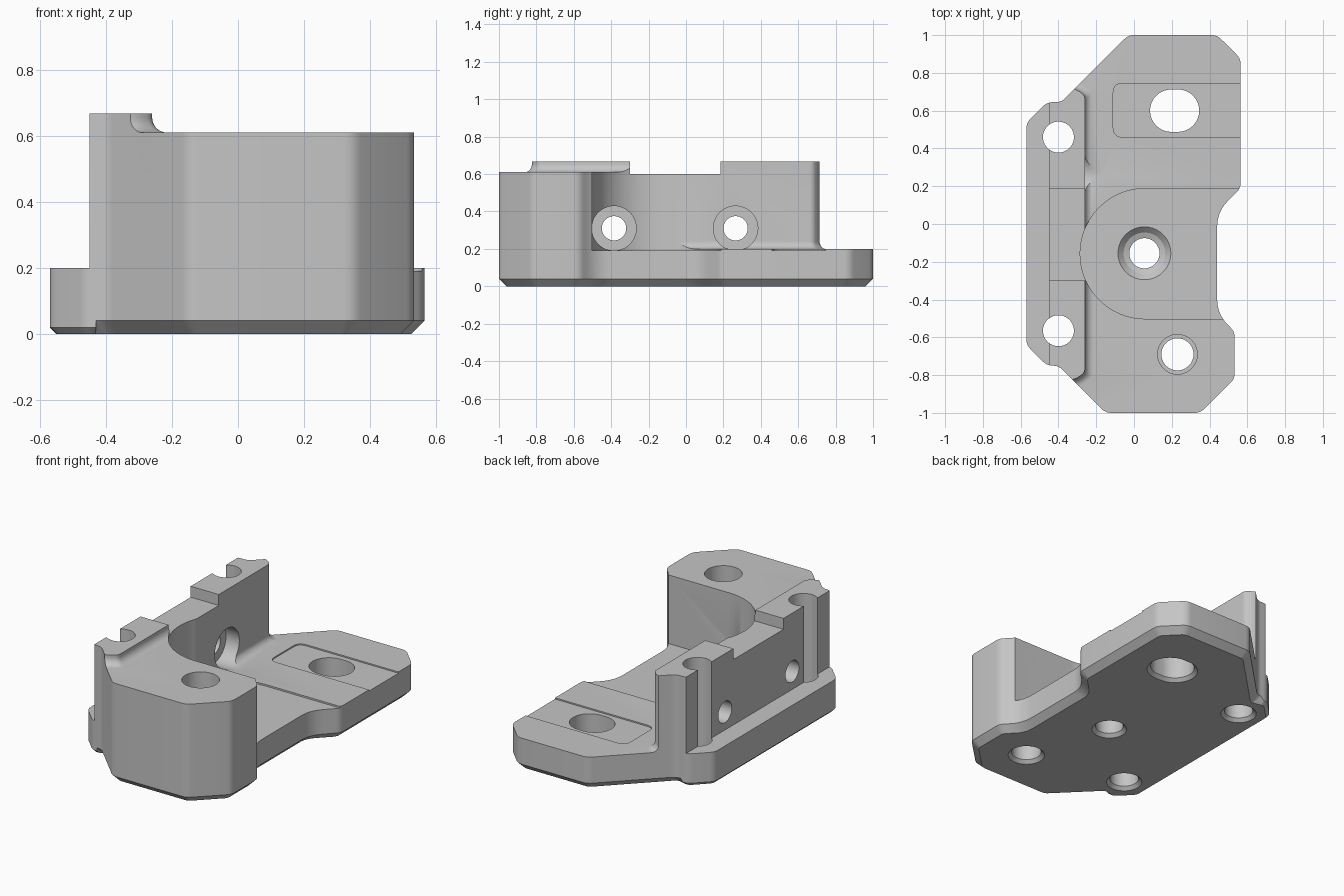
import bpy, bmesh
from math import sin, cos, pi, radians
from mathutils import Vector

cube = bpy.data.objects.get("Cube")
if cube:
    bpy.data.objects.remove(cube, do_unlink=True)

metal = bpy.data.materials.new("plain grey")
metal.use_nodes = True
GREY = (0.56, 0.56, 0.56, 1)
metal.diffuse_color = GREY
metal.node_tree.nodes["Principled BSDF"].inputs["Base Color"].default_value = GREY


def loft(name, rings):
    """Closed solid skinned through rings of equal point count."""
    bm = bmesh.new()
    loops = [[bm.verts.new(p) for p in ring] for ring in rings]
    n = len(loops[0])
    for a, b in zip(loops, loops[1:]):
        for i in range(n):
            j = (i + 1) % n
            bm.faces.new((a[i], a[j], b[j], b[i]))
    bm.faces.new(loops[0][::-1])
    bm.faces.new(loops[-1])
    bmesh.ops.recalc_face_normals(bm, faces=bm.faces)
    mesh = bpy.data.meshes.new(name)
    bm.to_mesh(mesh)
    bm.free()
    mesh.materials.append(metal)
    ob = bpy.data.objects.new(name, mesh)
    bpy.context.collection.objects.link(ob)
    return ob


def rounded(points, radii, steps=5):
    """Soften every corner of a polygon with a short curve."""
    out = []
    n = len(points)
    for i, p in enumerate(points):
        p = Vector(p)
        a = p + (Vector(points[i - 1]) - p).normalized() * radii[i]
        b = p + (Vector(points[(i + 1) % n]) - p).normalized() * radii[i]
        for k in range(steps + 1):
            t = k / steps
            out.append(a * (1 - t) ** 2 + p * 2 * t * (1 - t) + b * t * t)
    return out


def inset(points, depths):
    """Mitred inset of a counter-clockwise polygon, one depth per point."""
    out = []
    n = len(points)
    for i, p in enumerate(points):
        p = Vector(p)
        e1 = (p - Vector(points[i - 1])).normalized()
        e2 = (Vector(points[(i + 1) % n]) - p).normalized()
        n1, n2 = Vector((-e1.y, e1.x)), Vector((-e2.y, e2.x))
        out.append(p + (n1 + n2) * depths[i] / (1 + n1.dot(n2)))
    return out


def at(points, z):
    return [(p[0], p[1], z) for p in points]


def prism(name, points, z0, z1):
    return loft(name, [at(points, z0), at(points, z1)])


def box(name, x0, x1, y0, y1, z0):
    return prism(name, [(x0, y0), (x1, y0), (x1, y1), (x0, y1)], z0, 1)


def milled(name, points, floor, r):
    """Cutter with a rounded lower edge, which leaves a fillet at the floor."""
    n = len(points)
    rings = []
    for k in range(9):
        a = pi / 2 * k / 8
        ring = inset(points, [r - r * sin(a)] * n)
        rings.append(at(rounded(ring, [0.02] * n), floor + r - r * cos(a)))
    rings.append(at(rounded(points, [0.02] * n), 1))
    return loft(name, rings)


def turned(name, x, y, steps, stretch=0, n=48):
    """Upright stepped round solid from (radius, z) pairs; stretch makes a slot."""
    rings = []
    for r, z in steps:
        ring = []
        for i in range(n):
            a = 2 * pi * (i + 0.5) / n
            ring.append((x + r * cos(a) + (stretch if cos(a) > 0 else -stretch),
                         y + r * sin(a), z))
        rings.append(ring)
    return loft(name, rings)


def crosswise(name, y, z, steps, n=48):
    """Round solid along x from (radius, x) pairs."""
    return loft(name, [[(x, y + r * cos(2 * pi * i / n), z + r * sin(2 * pi * i / n))
                        for i in range(n)] for r, x in steps])


# Full-height blank with chamfered underside
outline = [(-0.15, -1), (0.35, -1), (0.533, -0.82), (0.533, -0.57), (0.44, -0.477),
           (0.44, 0.065), (0.565, 0.19), (0.565, 0.875), (0.44, 1), (-0.03, 1),
           (-0.385, 0.645), (-0.46, 0.645), (-0.57, 0.535), (-0.57, -0.64),
           (-0.46, -0.75), (-0.4, -0.75)]
chamfers = [0.02 if x < -0.42 else 0.04 for x, y in outline]
radii = [0.08 if x == 0.44 and y < 0.5 else 0.03 for x, y in outline]
rim = rounded(outline, radii)
foot = rounded(inset(outline, chamfers), [r * 0.7 for r in radii])
heights = [h for h in chamfers for k in range(6)]
body = loft("bracket_body", [
    at(foot, 0),
    [(p.x, p.y, h) for p, h in zip(rim, heights)],
    at(rim, 0.667)])

# Lower the rear plate, the front block top and the outer shelf
rear = [(-0.26, -0.1), (0.8, -0.1), (0.8, 1.2), (-0.4, 1.2),
        (-0.4, 0.74), (-0.3, 0.71), (-0.26, 0.68)]
front = [(-0.26, -0.2), (-0.26, -0.786), (-0.3, -0.816), (-0.4, -0.846),
         (-0.4, -1.3), (0.8, -1.3), (0.8, -0.2)]
cuts = [milled("rear_plate_cut", rear, 0.2, 0.04),
        milled("front_block_cut", front, 0.61, 0.045),
        box("shelf_cut", -0.8, -0.45, -1.2, 1.2, 0.2)]

# Round-ended pocket, wall notch and shallow recess around the slot
arc = [(0.06 - 0.345 * sin(a), -0.157 + 0.345 * cos(a))
       for a in [pi * k / 48 for k in range(49)]]
cuts += [prism("pocket", arc + [(0.9, arc[-1][1]), (0.9, arc[0][1])], 0.19, 1),
         box("wall_notch", -0.6, -0.25, -0.3, 0.185, 0.6),
         prism("slot_recess", rounded([(-0.11, 0.46), (0.7, 0.46), (0.7, 0.745),
                                       (-0.11, 0.745)], [0.05] * 4), 0.192, 0.3)]


# Upright holes, each eased at the underside
def eased(r):
    return [(r + 0.03, -0.01), (r, 0.02)]


cuts += [turned("slot_hole", 0.215, 0.6, eased(0.112) + [(0.112, 0.9)], 0.018),
         turned("centre_hole", 0.055, -0.155,
                eased(0.08) + [(0.08, 0.15), (0.11, 0.16), (0.14, 0.19), (0.14, 0.4)]),
         turned("block_hole", 0.23, -0.69,
                eased(0.085) + [(0.085, 0.25), (0.105, 0.25), (0.105, 0.9)])]
for y in (-0.565, 0.46):
    cuts.append(turned("edge_hole", -0.4, y, eased(0.082) + [(0.082, 0.9)]))

# Counterbored holes through the wall
for y, reach, end in ((-0.385, 0.06, 0.119), (0.265, -0.14, 0.105)):
    cuts.append(crosswise("wall_hole", y, 0.31, [
        (0.065, -0.7), (0.065, -0.35), (0.119, -0.35), (0.119, -0.24), (end, reach)]))

bpy.context.view_layer.objects.active = body
for cut in cuts:
    mod = body.modifiers.new(cut.name, 'BOOLEAN')
    mod.operation = 'DIFFERENCE'
    mod.solver = 'EXACT'
    mod.object = cut
    bpy.ops.object.modifier_apply(modifier=mod.name)
    bpy.data.objects.remove(cut, do_unlink=True)

# Smooth the curved faces, keep hard edges
bpy.ops.object.select_all(action='DESELECT')
body.select_set(True)
bpy.ops.object.shade_smooth_by_angle(angle=radians(25))
